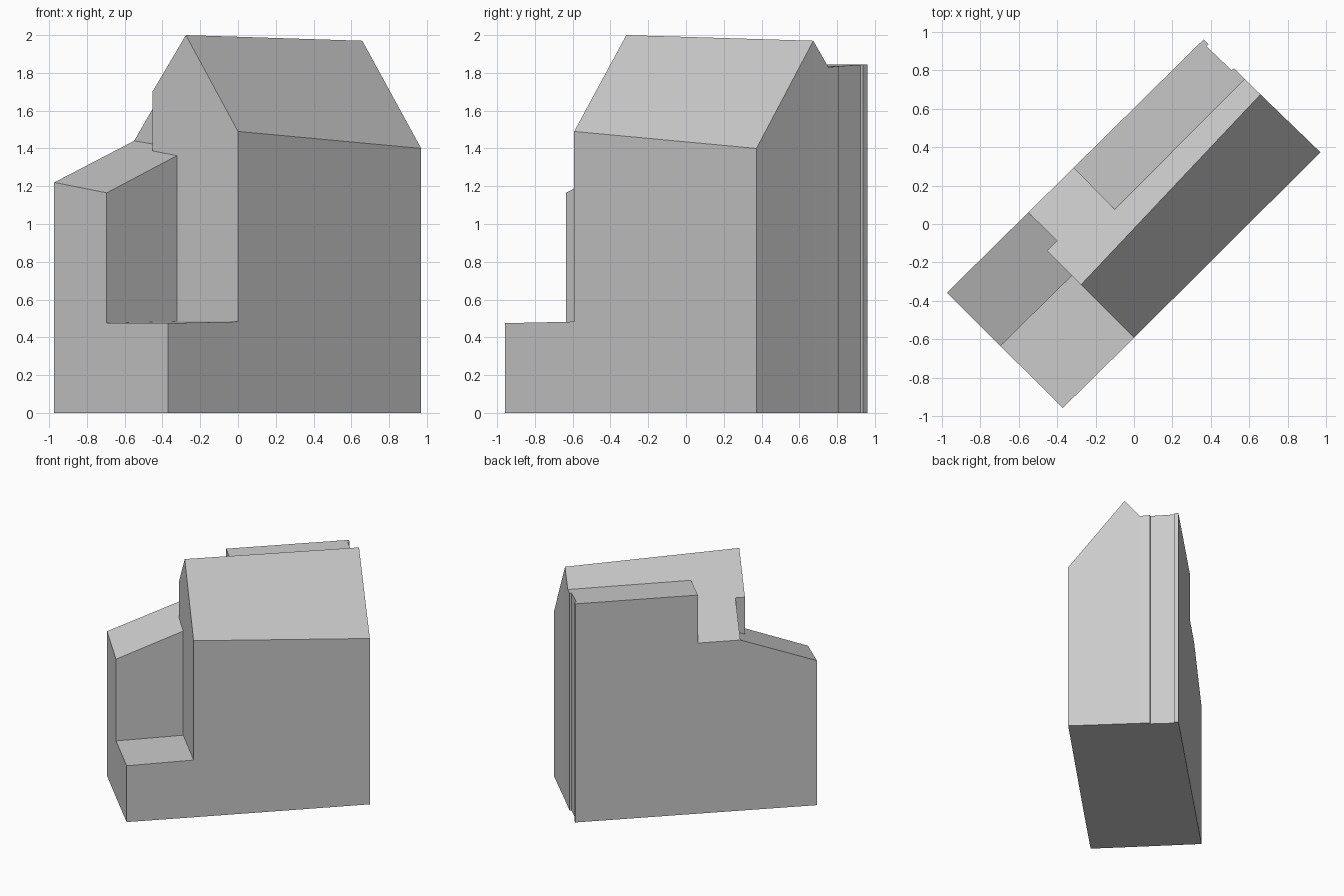
import bpy
import bmesh

if "Cube" in bpy.data.objects:
    bpy.data.objects.remove(bpy.data.objects["Cube"])

# One flat grey for the whole massing model
grey = bpy.data.materials.new("light_grey")
grey.diffuse_color = (0.6, 0.6, 0.6, 1.0)
grey.use_nodes = True
grey.node_tree.nodes["Principled BSDF"].inputs["Base Color"].default_value = grey.diffuse_color


def block(name, patches):
    """Solid whose top is made of roof patches and whose walls drop to the ground."""
    bm = bmesh.new()
    verts = {}

    def vert(p):
        if p not in verts:
            verts[p] = bm.verts.new(p)
        return verts[p]

    tops = [bm.faces.new([vert(p) for p in patch]) for patch in patches]
    bmesh.ops.recalc_face_normals(bm, faces=tops)
    rim = [e for e in bm.edges if e.is_boundary]
    feet = {}
    for e in rim:
        for v in e.verts:
            if v not in feet:
                feet[v] = bm.verts.new((v.co.x, v.co.y, 0))
    for e in rim:
        a, b = e.verts
        bm.faces.new((a, b, feet[b], feet[a]))
    # Close the underside
    base = [e for e in bm.edges if all(v in feet.values() for v in e.verts)]
    bmesh.ops.contextual_create(bm, geom=base)
    bmesh.ops.recalc_face_normals(bm, faces=bm.faces[:])
    mesh = bpy.data.meshes.new(name)
    bm.to_mesh(mesh)
    bm.free()
    mesh.materials.append(grey)
    obj = bpy.data.objects.new(name, mesh)
    bpy.context.collection.objects.link(obj)
    return obj


# Ridge ends and front eave
ridge_a, ridge_b = (-0.276, -0.316, 2.0), (0.658, 0.674, 1.97)
eave_a, eave_b = (0.0, -0.592, 1.49), (0.97, 0.373, 1.40)

# Main house: front slope, and rear slope cut back around wing and dormer
front_slope = [eave_a, eave_b, ridge_b, ridge_a]
rear_slope = [ridge_a, ridge_b, (0.576, 0.754, 1.83), (-0.1, 0.076, 1.83),
              (-0.315, 0.292, 1.44), (-0.55, 0.06, 1.44),
              (-0.4, -0.087, 1.70), (-0.453, -0.139, 1.70)]
block("main_house", [front_slope, rear_slope])

# Flat rear dormer, with a shallow recess down its end wall
block("rear_dormer", [[(-0.1, 0.076, 1.83), (0.576, 0.754, 1.83),
                       (0.52, 0.81, 1.835), (0.508, 0.8, 1.835),
                       (0.376, 0.925, 1.843), (0.388, 0.936, 1.843),
                       (0.362, 0.96, 1.845), (-0.315, 0.292, 1.845)]])

# Side wing with a gently pitched roof
block("side_wing", [[(-0.973, -0.357, 1.22), (-0.695, -0.635, 1.165),
                     (-0.323, -0.269, 1.362), (-0.453, -0.139, 1.387),
                     (-0.4, -0.087, 1.415), (-0.55, 0.06, 1.44)]])

# Low flat-roofed extension in the corner
block("low_extension", [[(-0.695, -0.635, 0.475), (-0.37, -0.957, 0.475),
                         (0.0, -0.592, 0.483), (-0.323, -0.269, 0.483)]])
